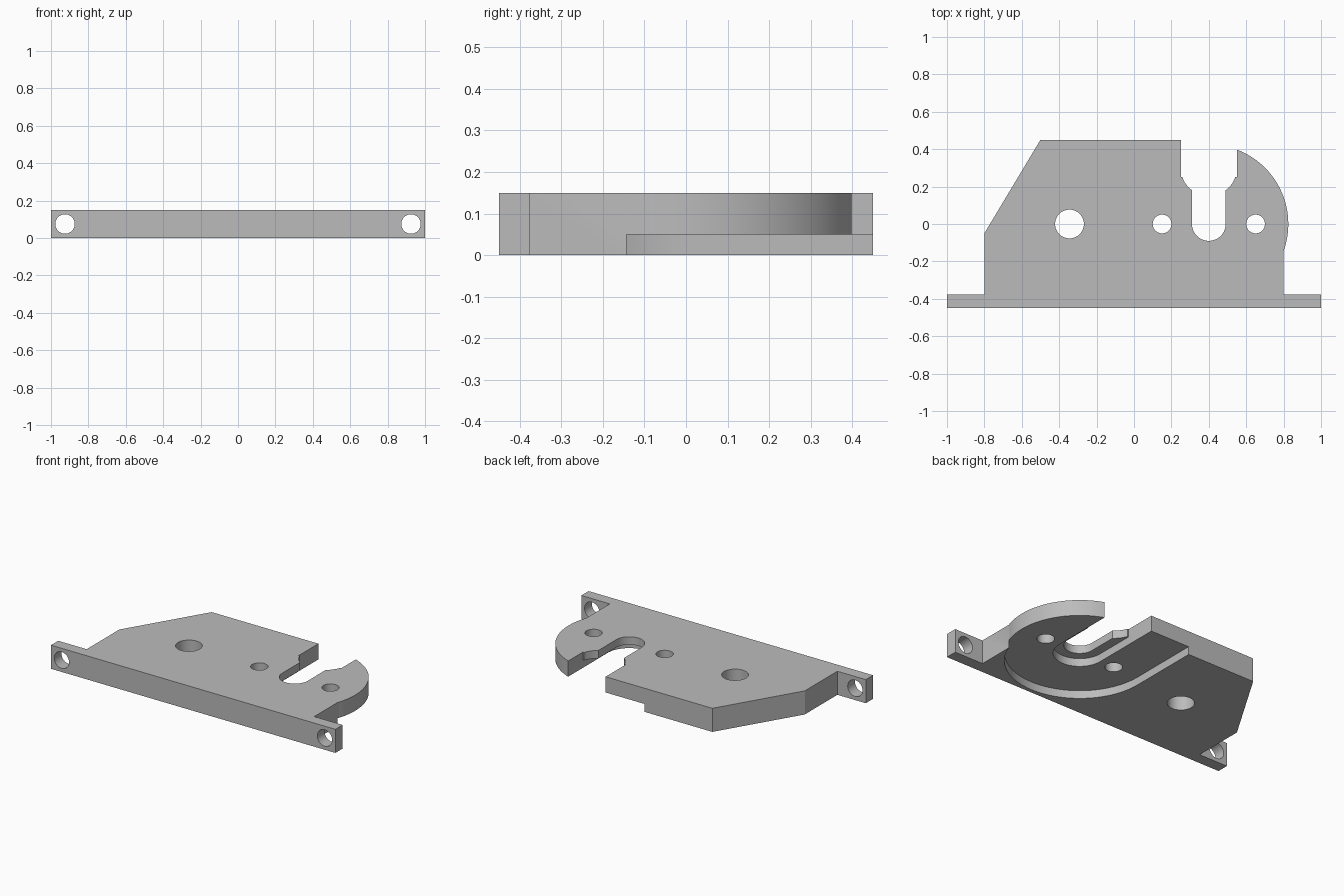
import bpy
import bmesh
from math import acos, cos, pi, radians, sin
from mathutils import Matrix

cube = bpy.data.objects.get("Cube")
if cube:
    bpy.data.objects.remove(cube, do_unlink=True)

HEIGHT, RECESS, LEDGE = 0.15, 0.05, 0.10
PIVOT, DISC_R = 0.40, 0.425        # hook disc centre (x) and radius
SIDE, FRONT, BACK, FLANGE = 0.80, -0.45, 0.45, -0.377
SLOT_R, MOUTH_R = 0.09, 0.15
FAR = 1.2                          # cutters run past the part

grey = bpy.data.materials.new("plain_grey")
grey.use_nodes = True
colour = (0.5, 0.5, 0.5, 1)
grey.diffuse_color = colour
grey.node_tree.nodes["Principled BSDF"].inputs["Base Color"].default_value = colour


def arc(cx, cy, r, start, end, steps=40):
    angles = [start + (end - start) * i / steps for i in range(steps + 1)]
    return [(cx + r * cos(a), cy + r * sin(a)) for a in angles]


def add_object(name, bm):
    bmesh.ops.recalc_face_normals(bm, faces=bm.faces)
    mesh = bpy.data.meshes.new(name)
    bm.to_mesh(mesh)
    bm.free()
    mesh.materials.append(grey)
    obj = bpy.data.objects.new(name, mesh)
    bpy.context.collection.objects.link(obj)
    return obj


def prism(name, outline, low, high):
    bm = bmesh.new()
    face = bm.faces.new([bm.verts.new((x, y, low)) for x, y in outline])
    result = bmesh.ops.extrude_face_region(bm, geom=[face])
    top = [v for v in result["geom"] if isinstance(v, bmesh.types.BMVert)]
    bmesh.ops.translate(bm, verts=top, vec=(0, 0, high - low))
    return add_object(name, bm)


def drill(name, location, r, along_y=False):
    bm = bmesh.new()
    matrix = Matrix.Translation(location)
    if along_y:
        matrix = matrix @ Matrix.Rotation(pi / 2, 4, "X")
    bmesh.ops.create_cone(bm, cap_ends=True, segments=48, radius1=r,
                          radius2=r, depth=0.5, matrix=matrix)
    return add_object(name, bm)


def slot(name, cy, r, low, high):
    # Round-bottomed slot, open to the back
    outline = arc(PIVOT, cy, r, pi, 2 * pi)
    outline += [(PIVOT + r, FAR), (PIVOT - r, FAR)]
    return prism(name, outline, low, high)


# Plate with flange ears, a sloped corner and a rounded hook side
meet = acos((SIDE - PIVOT) / DISC_R)
tip = acos(MOUTH_R / DISC_R)
outline = [(-1, FRONT), (1, FRONT), (1, FLANGE), (SIDE, FLANGE)]
outline += arc(PIVOT, 0, DISC_R, -meet, tip)
outline += [(PIVOT + MOUTH_R, BACK - 0.2), (PIVOT - MOUTH_R, BACK - 0.2),
            (PIVOT - MOUTH_R, BACK), (-0.5, BACK), (-SIDE, -0.05),
            (-SIDE, FLANGE), (-1, FLANGE)]
plate = prism("mounting_plate", outline, 0, HEIGHT)

# Recess under the hook, running out through the back edge
recess = arc(PIVOT, 0, DISC_R, pi, 2 * pi - meet, 64)
recess += [(FAR, recess[-1][1]), (FAR, FAR), (PIVOT - DISC_R, FAR)]

# Recess, slots, plate holes and ear holes
cutters = [
    prism("recess_cutter", recess, -0.1, RECESS),
    slot("mouth_cutter", 0.3, MOUTH_R, -0.1, 0.3),
    slot("pocket_cutter", 0, MOUTH_R, -0.1, LEDGE),
    slot("slot_cutter", 0, SLOT_R, -0.1, 0.3),
    drill("large_hole_cutter", (-0.345, 0, 0), 0.077),
]
for x in (0.15, 0.65):
    cutters.append(drill("small_hole_cutter", (x, 0, 0), 0.05))
for x in (-0.925, 0.925):
    cutters.append(drill("ear_hole_cutter", (x, FRONT, HEIGHT / 2), 0.052, True))

for cutter in cutters:
    cutter.hide_render = True
    mod = plate.modifiers.new(cutter.name, "BOOLEAN")
    mod.operation = "DIFFERENCE"
    mod.solver = "EXACT"
    mod.object = cutter

# Bake the cuts and discard the cutters
graph = bpy.context.evaluated_depsgraph_get()
baked = bpy.data.meshes.new_from_object(plate.evaluated_get(graph))
plate.modifiers.clear()
plate.data = baked
baked.name = "mounting_plate"
for cutter in cutters:
    bpy.data.objects.remove(cutter, do_unlink=True)

# Smooth curved walls, crisp edges
for obj in bpy.context.selected_objects:
    obj.select_set(False)
plate.select_set(True)
bpy.context.view_layer.objects.active = plate
bpy.ops.object.shade_smooth_by_angle(angle=radians(30))
